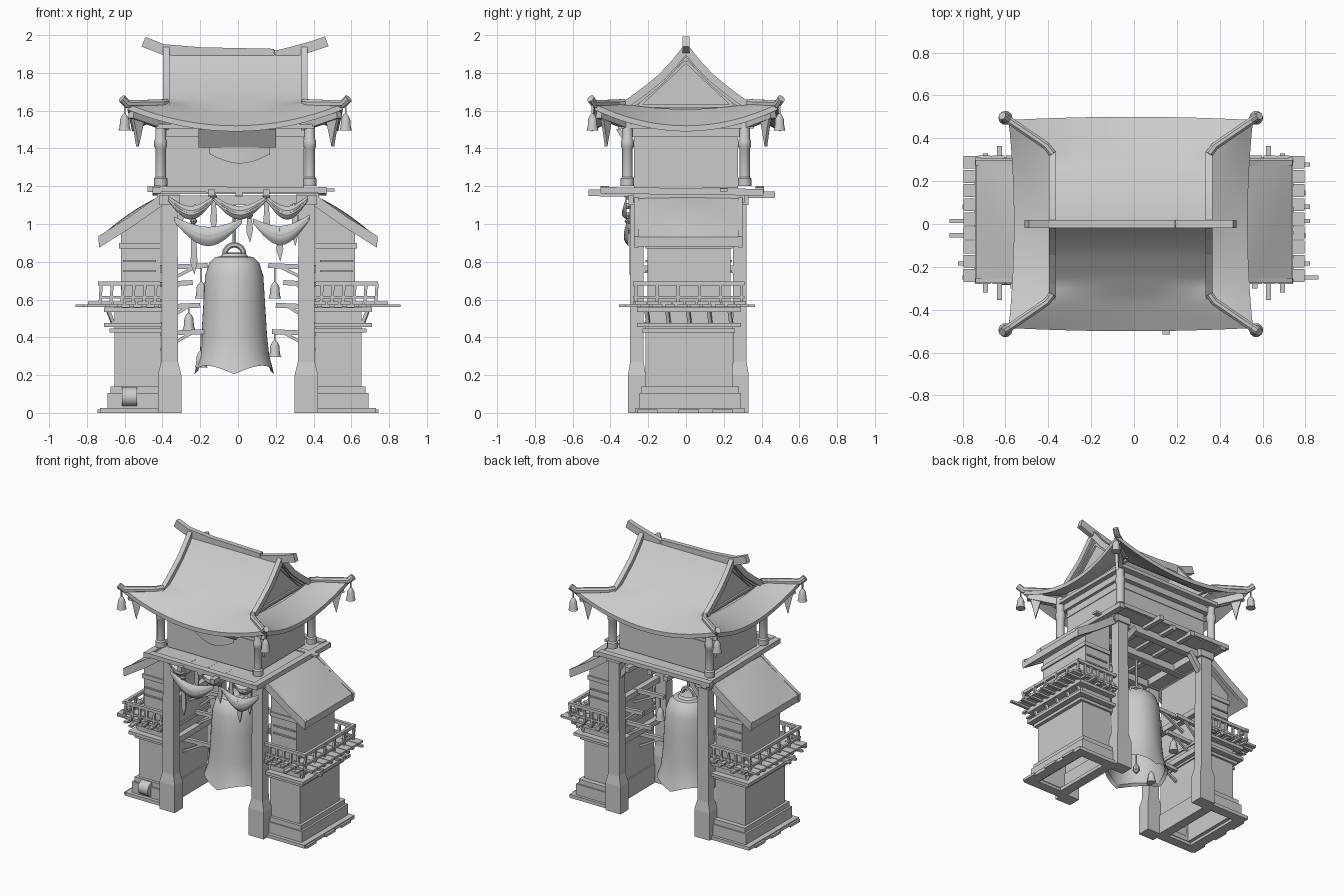
import bpy, bmesh, math, random
from mathutils import Vector

random.seed(4)
if "Cube" in bpy.data.objects:
    bpy.data.objects.remove(bpy.data.objects["Cube"])
grey = bpy.data.materials.new("plain_grey")
grey.use_nodes = True
grey.diffuse_color = (0.6, 0.6, 0.6, 1)
grey.node_tree.nodes["Principled BSDF"].inputs["Base Color"].default_value = (0.6, 0.6, 0.6, 1)
CX = -0.015  # the upper storey sits slightly off centre


def make(name, bm, smooth=False):
    bmesh.ops.remove_doubles(bm, verts=bm.verts, dist=0.0002)
    bmesh.ops.recalc_face_normals(bm, faces=bm.faces)
    me = bpy.data.meshes.new(name)
    bm.to_mesh(me)
    bm.free()
    me.materials.append(grey)
    ob = bpy.data.objects.new(name, me)
    bpy.context.collection.objects.link(ob)
    if smooth:
        bpy.ops.object.select_all(action='DESELECT')
        ob.select_set(True)
        bpy.context.view_layer.objects.active = ob
        bpy.ops.object.shade_smooth_by_angle(angle=math.radians(35))


def loft(name, rings, caps=True, smooth=False):
    bm = bmesh.new()
    vs = [[bm.verts.new(p) for p in r] for r in rings]
    n = len(vs[0])
    for a, b in zip(vs, vs[1:]):
        for i in range(n):
            j = (i + 1) % n
            bm.faces.new((a[i], a[j], b[j], b[i]))
    if caps:
        bm.faces.new(vs[0])
        bm.faces.new(vs[-1])
    make(name, bm, smooth)


def rect(x0, x1, y0, y1, z):
    return [(x0, y0, z), (x1, y0, z), (x1, y1, z), (x0, y1, z)]


def box(name, x0, x1, y0, y1, z0, z1):
    loft(name, [rect(x0, x1, y0, y1, z) for z in (z0, z1)])


def sbox(name, s, x0, x1, *rest):
    box(name, s * x0, s * x1, *rest)


def hollow(name, s, x0, x1, y0, y1, z0, z1, t):
    """Four walls of thickness t, open above and below."""
    inner, outer = (s * (x0 + t), s * (x1 - t), y0 + t, y1 - t), (s * x0, s * x1, y0, y1)
    loft(name, [rect(*inner, z0), rect(*inner, z1), rect(*outer, z1), rect(*outer, z0), rect(*inner, z0)], False)


def prism(name, outline, y0, y1):
    loft(name, [[(x, y, z) for x, z in outline] for y in (y0, y1)])


def sweep(name, pts, w, h=None, n=4, smooth=False):
    """Bar of n sides along a path, w wide and h high."""
    h = h or w
    pts = [Vector(p) for p in pts]
    rings = []
    k = 0.5 / math.cos(math.pi / n)
    for i, p in enumerate(pts):
        d = (pts[min(i + 1, len(pts) - 1)] - pts[max(i - 1, 0)]).normalized()
        side = d.cross(Vector((0, 0, 1)))
        side = side.normalized() if side.length > 0.01 else Vector((1, 0, 0))
        up = side.cross(d)
        rings.append([p + side * w * k * math.cos(a) + up * h * k * math.sin(a)
                      for a in ((q + 0.5) * math.tau / n for q in range(n))])
    loft(name, rings, smooth=smooth)


def lathe(name, prof, x, y, z, n=10, wave=0):
    """Turned shape; the lowest rows may be scalloped into four points."""
    rings = []
    for r, h in prof:
        k = wave * max(0, 1 - h / 0.15)
        rings.append([(x + r * math.cos(a), y + r * math.sin(a), z + h + k * abs(math.sin(a * 2)))
                      for a in (i * math.tau / n for i in range(n))])
    loft(name, rings, smooth=True)


def slab(name, f, nu, nv, th):
    """Sheet f(u, v) with u, v in 0..1, thickened downwards."""
    bm = bmesh.new()
    a, b = [[[bm.verts.new(Vector(f(i / nu, j / nv)) - Vector((0, 0, d))) for j in range(nv + 1)]
             for i in range(nu + 1)] for d in (0, th)]
    for g in (a, b):
        for i in range(nu):
            for j in range(nv):
                bm.faces.new((g[i][j], g[i + 1][j], g[i + 1][j + 1], g[i][j + 1]))
    for j in (0, nv):
        for i in range(nu):
            bm.faces.new((a[i][j], a[i + 1][j], b[i + 1][j], b[i][j]))
    for i in (0, nu):
        for j in range(nv):
            bm.faces.new((a[i][j], a[i][j + 1], b[i][j + 1], b[i][j]))
    make(name, bm, True)


def small_bell(x, y, top, cord=0.03):
    sweep("bell_cord", [(x, y, top), (x, y, top - cord)], 0.008)
    lathe("small_bell", [(0.033, 0), (0.027, 0.02), (0.024, 0.06), (0.014, 0.08), (0.004, 0.09)],
          x, y, top - cord - 0.09)


# Main roof
PROFILE = [(0, 1.915), (0.06, 1.84), (0.13, 1.765), (0.24, 1.675), (0.35, 1.6), (0.5, 1.52)]


def height(y):
    for (a, p), (b, q) in zip(PROFILE, PROFILE[1:]):
        if y <= b + 1e-6:
            return p + (q - p) * (y - a) / (b - a)


def slope(u, t):
    k = max(0, (t - 0.55) / 0.45)
    w = 0.365 + 0.205 * max(0, (t - 0.7) / 0.3)
    return (w * u, 0.5 * t - 0.015 * k * u * u, height(0.5 * t) + 0.115 * k * abs(u) ** 2)


def skirt(v, s):
    x, y, z = slope(1, 0.7 + 0.3 * s)
    e = 1 - abs(v) ** 2
    return (x - 0.025 * s * e, y * v, z - (0.03 + 0.085 * s) * e)


def placed(p, sx, sy):
    return (CX + sx * p[0], sy * p[1], p[2])


for s in (-1, 1):
    slab("roof_slope", lambda u, t: placed(slope(2 * u - 1, t), 1, s), 16, 20, 0.03)
    slab("roof_skirt", lambda u, t: placed(skirt(2 * u - 1, t), s, 1), 16, 6, 0.03)
    # Gable wall with an inset frame
    loft("gable_wall", [[(CX + s * x, -0.32, 1.6), (CX + s * x, -0.13, 1.745), (CX + s * x, 0, 1.89),
                         (CX + s * x, 0.13, 1.745), (CX + s * x, 0.32, 1.6)] for x in (0.32, 0.34)])
    tri = [Vector((CX + s * 0.345, y, z)) for y, z in ((-0.25, 1.625), (0, 1.86), (0.25, 1.625))]
    for i in range(3):
        sweep("gable_trim", [tri[i], tri[i - 1]], 0.016)
    for t in (-1, 1):
        sweep("verge_ridge", [(CX + s * 0.365, t * y, height(y) + 0.012)
                              for y in (0, 0.06, 0.13, 0.2, 0.27, 0.345)], 0.034, 0.04)
        hip = [slope(1, k) for k in (0.66, 0.74, 0.82, 0.91, 1)] + [(0.6, 0.505, 1.665)]
        sweep("hip_ridge", [placed(p, s, t) for p in hip], 0.036, 0.042, 8)
        sweep("hip_rafter", [(CX + s * 0.36, t * 0.29, 1.52), (CX + s * 0.55, t * 0.46, 1.585)], 0.04, 0.05)
        tail = ((-0.03, 1.55), (0.03, 1.57), (0.015, 1.5), (0, 1.41), (-0.015, 1.48))
        loft("corner_tail", [[(CX + s * (0.51 + d + a), t * (0.43 - d + a * 0.8), z) for a, z in tail]
                             for d in (0, 0.014)])
        small_bell(CX + s * 0.585, t * 0.495, 1.63, 0.045)

# Upswept main ridge, with a gap on one side
for name, pts in (("ridge_long", [(-0.5, 1.965), (-0.4, 1.925), (-0.2, 1.908), (0.19, 1.9)]),
                  ("ridge_short", [(0.2, 1.89), (0.3, 1.915), (0.39, 1.94), (0.47, 1.967)])):
    sweep(name, [(x, 0, z) for x, z in pts], 0.035, 0.055)
lathe("ridge_knob", [(0.012, 0), (0.018, 0.02), (0.006, 0.04)], 0.19, 0, 1.88, 8)

# Upper room and eave steps
box("upper_room", CX - 0.365, CX + 0.365, -0.275, 0.275, 1.19, 1.54)
box("room_rail", CX - 0.37, CX + 0.37, -0.28, 0.28, 1.405, 1.42)
box("eave_step_low", CX - 0.385, CX + 0.385, -0.31, 0.31, 1.46, 1.505)
box("eave_step_high", CX - 0.42, CX + 0.42, -0.36, 0.36, 1.505, 1.53)
for s in (-1, 1):
    for t in (-1, 1):
        lathe("room_pillar", [(0.036, 0), (0.036, 0.04), (0.028, 0.05), (0.028, 0.2), (0.034, 0.21),
                              (0.034, 0.24), (0.028, 0.25), (0.028, 0.36)], CX + s * 0.395, t * 0.31, 1.2, 12)
# Sign leaning out under the front eave
loft("sign_board", [[(x, -0.37, 1.5), (x, -0.35, 1.505), (x, -0.29, 1.415), (x, -0.31, 1.405)]
                    for x in (-0.21, 0.2)])
slab("sign_drape", lambda u, t: (-0.15 + 0.32 * u, -0.29 - 0.02 * math.sin(math.pi * u),
                                 1.41 - t * (0.03 + 0.05 * math.sin(math.pi * u))), 8, 2, 0.01)

# Gallery platform with long joist ends
box("gallery_deck", -0.44, 0.44, -0.43, 0.4, 1.16, 1.18)
for y, x0, x1 in ((-0.43, -0.41, 0.47), (0.39, -0.48, 0.43)):
    sweep("gallery_edge", [(x0, y, 1.185), (x1, y, 1.178)], 0.045, 0.03)
for x in (-0.43, 0.445):
    sweep("gallery_side", [(x, -0.45, 1.178), (x, 0.41, 1.168)], 0.045, 0.035)
sweep("gallery_loose_board", [(0.1, 0.2, 1.185), (0.51, 0.2, 1.18)], 0.04, 0.015)
for x, y0, y1 in ((-0.14, -0.48, 0.44), (0.005, -0.45, 0.42), (0.15, -0.515, 0.47)):
    sweep("ceiling_joist", [(x, y0, 1.165), (x, y1, 1.155)], 0.035, 0.035)
for y in (-0.25, 0.02, 0.27):
    box("cross_beam", -0.42, 0.42, y - 0.025, y + 0.025, 1.1, 1.15)

# Side towers
for s in (-1, 1):
    sbox("top_plate", s, 0.31, 0.43, -0.28, 0.31, 1.11, 1.165)
    for y in (-0.26, 0.285):
        x = s * 0.362
        loft("gate_post", [rect(x - w, x + w, y - v, y + v, z) for w, v, z in
                           ((0.062, 0.047, 0), (0.062, 0.047, 0.2), (0.045, 0.036, 0.27), (0.042, 0.035, 1.12))])
        box("post_cap", x - 0.055, x + 0.055, y - 0.045, y + 0.045, 1.1, 1.15)
        sweep("post_brace", [(s * 0.33, y, 1.0), (s * 0.24, y, 1.12)], 0.035)
    hollow("foot_frame", s, 0.4, 0.73, -0.27, 0.31, 0, 0.025, 0.07)
    for y in (-0.2, 0.02, 0.2):
        sbox("foot_stone", s, 0.66, 0.745, y - 0.06, y + 0.05, 0, 0.018)
    hollow("plinth", s, 0.4, 0.69, -0.245, 0.29, 0.02, 0.105, 0.04)
    hollow("plinth_cap", s, 0.4, 0.675, -0.235, 0.28, 0.105, 0.14, 0.04)
    hollow("lower_wall", s, 0.41, 0.655, -0.215, 0.245, 0.02, 0.56, 0.02)
    prism("upper_wall", [(s * 0.41, 0.55), (s * 0.62, 0.55), (s * 0.62, 0.95), (s * 0.41, 1.1)], -0.205, 0.235)
    sbox("wall_band", s, 0.41, 0.63, -0.215, 0.245, 0.87, 0.9)
    for z, w in ((0.425, 0.68), (0.455, 0.71), (0.535, 0.71)):
        sbox("deck_bearer", s, 0.4, w, 0.45 - w, w - 0.42, z, z + 0.022)
    for i in range(5):
        y = -0.2 + i * 0.11
        sweep("deck_strut", [(s * 0.66, y, 0.47), (s * 0.69, y - 0.01, 0.55)], 0.018)
    # Balcony planks, three runs around the tower
    for i in range(9):
        y = -0.27 + i * 0.066
        sbox("side_plank", s, 0.61, 0.795, y, y + 0.06, 0.574, 0.59)
        e = random.choice((0, 0.01, 0.03, 0.07))
        sbox("loose_plank", s, 0.62, 0.79 + e, y + 0.01, y + 0.03, 0.56, 0.574)
    for i in range(5):
        x, e = 0.41 + i * 0.065, (0, 0.01, 0, 0.055, 0.02)[i]
        sbox("front_plank", s, x, x + 0.056, -0.28, -0.2, 0.574, 0.59)
        sbox("back_plank", s, x, x + 0.056, 0.23, 0.32, 0.574, 0.59)
        sbox("loose_plank", s, x + 0.01, x + 0.035, -0.3 - e, 0.31 + e, 0.56, 0.574)
    # Railing
    for z, w in ((0.685, 0.022), (0.612, 0.014)):
        sweep("rail", [(s * 0.41, -0.265, z), (s * 0.735, -0.265, z)], w)
        sweep("rail", [(s * 0.41, 0.295, z), (s * 0.735, 0.295, z)], w)
        sweep("rail", [(s * 0.73, -0.28, z), (s * 0.73, 0.31, z)], w)
    for i in range(6):
        x, y = s * (0.44 + i * 0.058), -0.265 + i * 0.112
        for p in ((x, -0.265), (x, 0.295), (s * 0.73, y)):
            sweep("baluster", [(p[0], p[1], 0.585), (p[0] + 0.006, p[1], 0.685)], 0.016)
    # Lean-to roof, gently bulging, with a deep fascia
    slab("side_roof", lambda u, v: (s * (0.4 + 0.335 * u), -0.255 + 0.54 * v, 1.155 - 0.225 * u
                                    + 0.018 * math.sin(math.pi * v) * math.sin(math.pi * u)), 8, 10, 0.05)
    for y in (-0.264, 0.286):
        prism("barge_board", [(s * x, z) for x, z in ((0.39, 1.17), (0.58, 1.035), (0.74, 0.935),
                                                      (0.735, 0.875), (0.56, 0.985), (0.39, 1.105))],
              y - 0.012, y + 0.012)
    # Window frames on front and back walls
    for y in (-0.208, 0.238):
        for z in (0.745, 0.8):
            sbox("window_bar", s, 0.435, 0.61, y - 0.006, y + 0.006, z, z + 0.01)
    # Inner rails, arms and their bells
    for z in (0.46, 0.76):
        sbox("inner_rail", s, 0.37, 0.41, -0.23, 0.26, z - 0.02, z + 0.02)
    for z, y, tip in ((0.78, 0.02, 0.16), (0.69, 0.15, 0.24), (0.57, 0.1, 0.2), (0.43, -0.05, 0.18)):
        sweep("inner_arm", [(s * 0.41, y, z - 0.01), (s * tip, y, z)], 0.026)
        sweep("arm_brace", [(s * 0.41, y, z - 0.1), (s * (tip + 0.07), y, z - 0.01)], 0.016)
    small_bell(s * 0.195, 0.02, 0.77, 0.075)
    small_bell(s * 0.195, -0.05, 0.43, 0.045 if s > 0 else 0.1)
small_bell(-0.26, 0.1, 0.56)
sweep("barrel", [(-0.615, -0.235, 0.085), (-0.535, -0.235, 0.085)], 0.1, n=14, smooth=True)

# Great bell with pointed rim and hanger
lathe("great_bell", [(0.02, 0.6), (0.12, 0.56), (0.145, 0.4), (0.165, 0.15), (0.19, 0.02), (0.21, 0),
                     (0.185, 0.1), (0.174, 0.2), (0.163, 0.38), (0.154, 0.52), (0.132, 0.59), (0.1, 0.62),
                     (0.03, 0.63)], -0.02, 0, 0.205, 48, 0.045)
lathe("bell_crown", [(0.075, 0), (0.06, 0.02), (0.02, 0.025)], -0.02, 0, 0.825, 16)
sweep("bell_loop", [(-0.02 + 0.05 * math.cos(a), 0, 0.84 + 0.05 * math.sin(a))
                    for a in (i * math.pi / 8 for i in range(9))], 0.025, n=6, smooth=True)
sweep("bell_chain", [(-0.02, 0, 0.88), (-0.02, 0, 1.15)], 0.018, n=6)
lathe("clapper", [(0.01, 0), (0.025, 0.02), (0.02, 0.05), (0.006, 0.07), (0.006, 0.6)], -0.02, 0, 0.23, 8)


# Garlands across the gate
def swag(x0, x1, z0, z1, sag, depth, y):
    def f(u, t):
        k = math.sin(math.pi * u)
        return (x0 + (x1 - x0) * u, y - 0.025 * k * math.sin(math.pi * t),
                z0 + (z1 - z0) * u - sag * k - t * (0.015 + depth * k))
    slab("cloth_swag", f, 12, 5, 0.012)


for x0, x1 in ((-0.37, -0.13), (-0.13, 0.15), (0.15, 0.37)):
    swag(x0, x1, 1.15, 1.15, 0.055, 0.045, -0.315)
swag(-0.34, 0.02, 1.04, 1.03, 0.05, 0.075, -0.305)
swag(0.08, 0.38, 1.03, 1.05, 0.05, 0.075, -0.305)
for x, z0, z1 in ((-0.235, 1.02, 0.73), (-0.13, 1.15, 0.95), (0.06, 1.05, 0.9), (0.15, 1.15, 0.92),
                  (0.22, 0.97, 0.8), (0.3, 1.1, 0.88)):
    prism("ribbon", [(x - 0.01, z0), (x + 0.01, z0), (x + 0.02, z1 + 0.07), (x + 0.004, z1),
                     (x - 0.016, z1 + 0.06)], -0.3, -0.29)
    lathe("ribbon_knot", [(0.01, 0), (0.02, 0.015), (0.01, 0.03)], x, -0.305, z0 - 0.02, 8)
